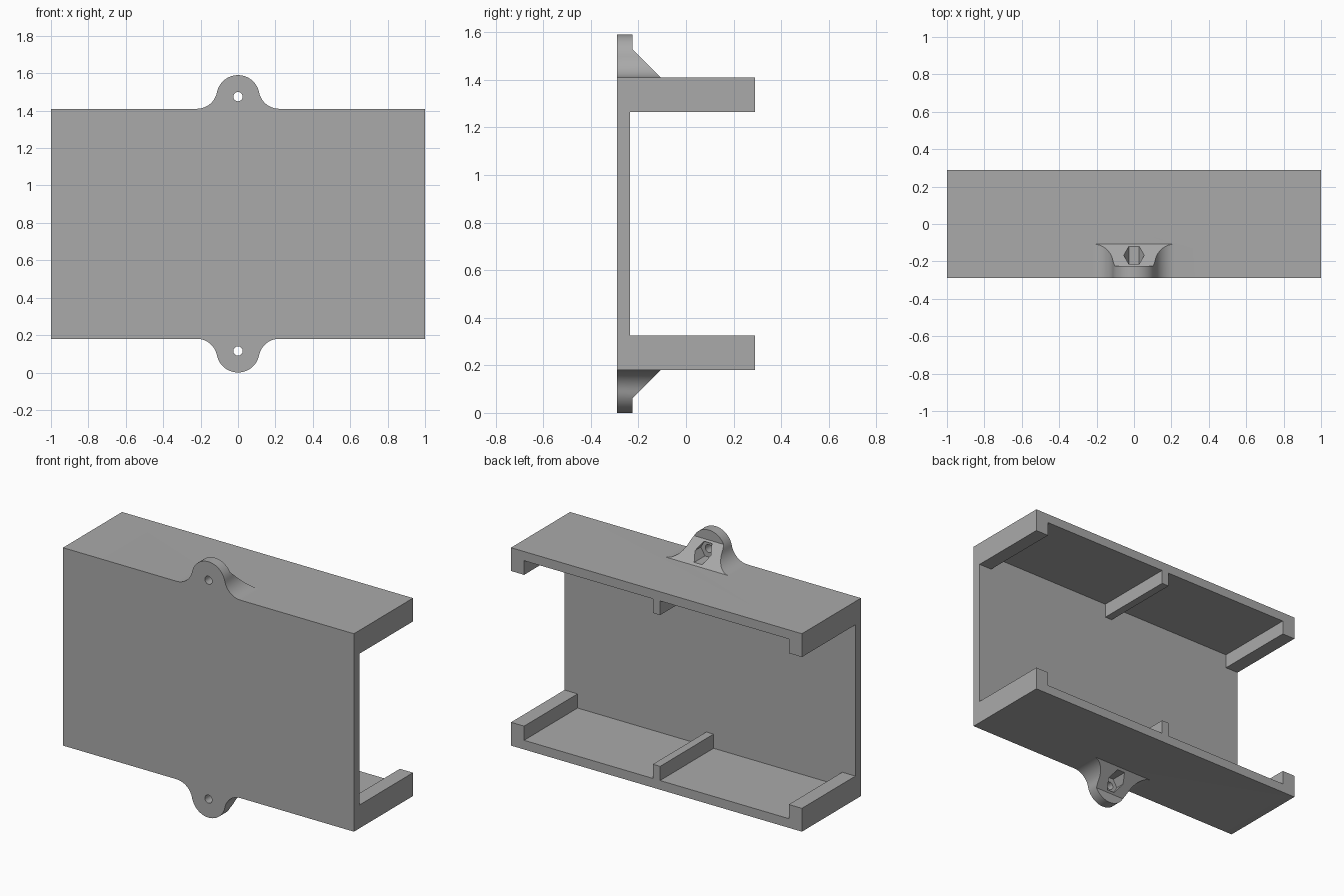
import bpy, bmesh
from math import sin, cos, pi, atan2, radians
from mathutils import Vector

cube = bpy.data.objects.get("Cube")
if cube:
    bpy.data.objects.remove(cube, do_unlink=True)

grey = bpy.data.materials.new("plain grey")
grey.use_nodes = True
grey.diffuse_color = (0.4, 0.4, 0.4, 1)
grey.node_tree.nodes["Principled BSDF"].inputs["Base Color"].default_value = (0.4, 0.4, 0.4, 1)

FRONT, BACK, INNER = -0.29, 0.29, -0.235   # depth of the housing and inside of its wall
BOTTOM, TOP, HEIGHT = 0.18, 1.41, 1.59
SHELF, RIB = 0.057, 0.145                  # shelf thickness, shelf plus rib
HOLE_Z, EAR_R, FOOT = 1.475, 0.115, 0.22


def prism(name, outline, start, end, axis="y"):
    """Extrude a closed outline: (x, z) along y, or (y, z) along x."""
    def place(p, d):
        return (p[0], d, p[1]) if axis == "y" else (d, p[0], p[1])
    bm = bmesh.new()
    ends = [[bm.verts.new(place(p, d)) for p in outline] for d in (start, end)]
    for ring in ends:
        bm.faces.new(ring)
    n = len(outline)
    for i in range(n):
        j = (i + 1) % n
        bm.faces.new((ends[0][i], ends[0][j], ends[1][j], ends[1][i]))
    bmesh.ops.recalc_face_normals(bm, faces=bm.faces)
    mesh = bpy.data.meshes.new(name)
    bm.to_mesh(mesh)
    bm.free()
    mesh.materials.append(grey)
    obj = bpy.data.objects.new(name, mesh)
    bpy.context.collection.objects.link(obj)
    return obj


def box(name, x0, x1, y0, y1, z0, z1):
    return prism(name, [(x0, z0), (x1, z0), (x1, z1), (x0, z1)], y0, y1)


def arc(cx, cz, r, a0, a1, steps):
    return [(cx + r * cos(a0 + (a1 - a0) * i / steps),
             cz + r * sin(a0 + (a1 - a0) * i / steps)) for i in range(steps + 1)]


def activate(obj):
    bpy.ops.object.select_all(action="DESELECT")
    obj.select_set(True)
    bpy.context.view_layer.objects.active = obj


def combine(obj, other, operation="DIFFERENCE"):
    activate(obj)
    mod = obj.modifiers.new("combine", "BOOLEAN")
    mod.operation, mod.object, mod.solver = operation, other, "EXACT"
    bpy.ops.object.modifier_apply(modifier=mod.name)
    bpy.data.objects.remove(other, do_unlink=True)


# Housing: a block opened at the back and sides, with bays between the ribs
housing = box("housing", -1, 1, FRONT, BACK, BOTTOM, TOP)
combine(housing, box("opening", -1.1, 1.1, INNER, 0.4, BOTTOM + RIB, TOP - RIB))
for x0, x1 in ((-0.91, -0.025), (0.025, 0.91)):
    combine(housing, box("bay", x0, x1, INNER, 0.4, BOTTOM + SHELF, TOP - SHELF))


def mounting_ear(name):
    """Rounded ear with filleted feet, sloped back, screw hole and nut pocket."""
    h = HOLE_Z - TOP
    fillet = (FOOT ** 2 + h ** 2 - EAR_R ** 2) / (2 * (EAR_R + h))
    tilt = atan2(fillet - h, FOOT)
    foot = arc(FOOT, TOP + fillet, fillet, -pi / 2, -pi + tilt, 14)
    crown = arc(0, HOLE_Z, EAR_R, tilt, pi - tilt, 32)
    outline = [(FOOT, TOP - 0.03)] + foot + crown[1:-1]
    outline += [(-x, z) for x, z in reversed(foot)] + [(-FOOT, TOP - 0.03)]
    ear = prism(name, outline, FRONT, -0.107)
    slope = [(-0.107, TOP), (-0.225, TOP + 0.118), (-0.225, 1.7), (0, 1.7), (0, TOP)]
    combine(ear, prism("slope", slope, -0.4, 0.4, "x"))
    combine(ear, prism("hole", arc(0, HOLE_Z, 0.025, 0, 2 * pi, 24)[:-1], -0.4, 0))
    combine(ear, prism("nut_pocket", arc(0, HOLE_Z - 0.005, 0.055, 0, 2 * pi, 6)[:-1], -0.225, 0))
    return ear


upper = mounting_ear("upper_ear")
lower = mounting_ear("lower_ear")
for v in lower.data.vertices:
    v.co.z = HEIGHT - v.co.z
lower.data.flip_normals()

# Join into one solid and keep the corners sharp
combine(housing, upper, "UNION")
combine(housing, lower, "UNION")
activate(housing)
bpy.ops.object.shade_smooth_by_angle(angle=radians(25))
